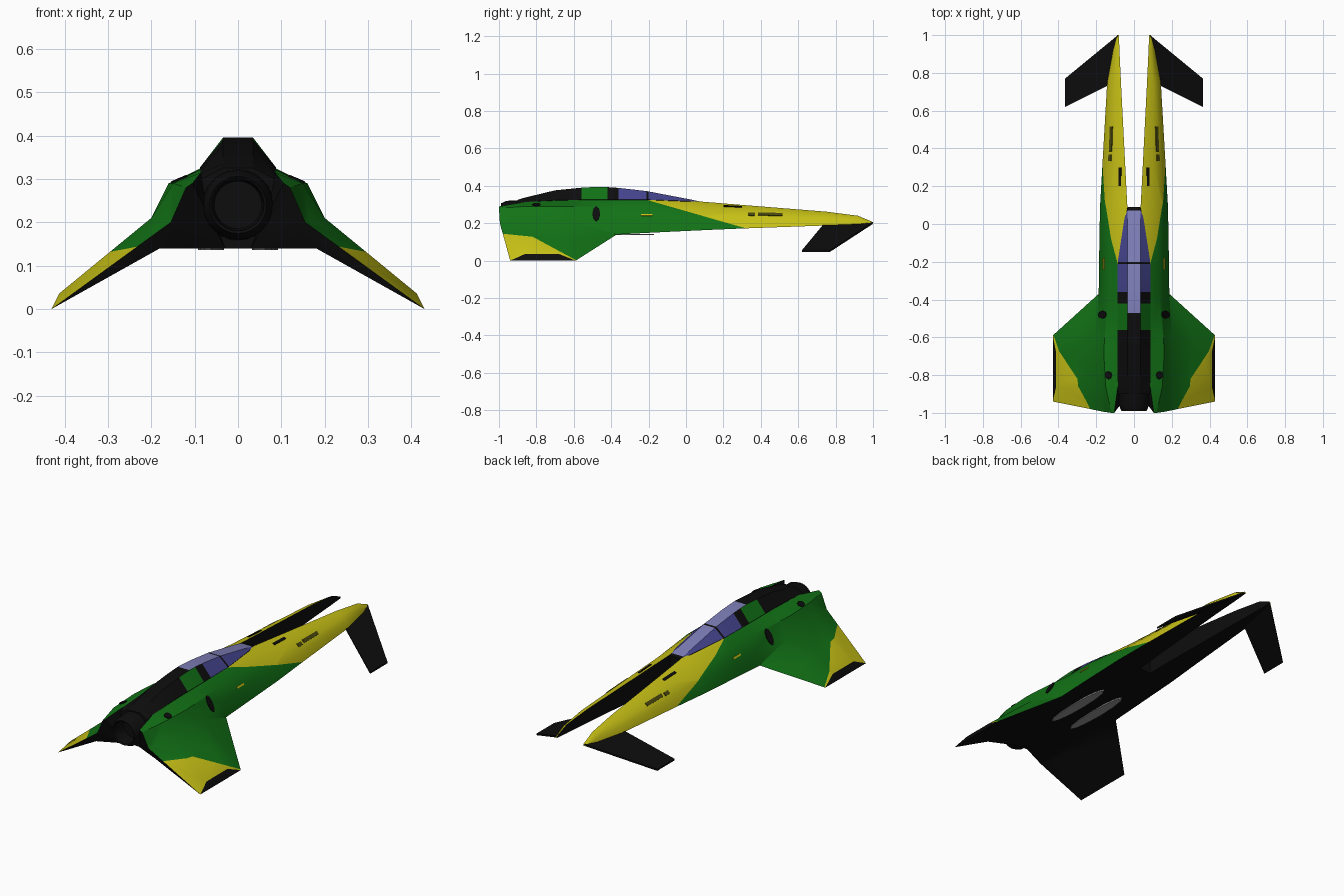
import bpy, bmesh, math
from mathutils import Vector
from mathutils.bvhtree import BVHTree

if "Cube" in bpy.data.objects:
    bpy.data.objects.remove(bpy.data.objects["Cube"])

COLOURS = {
    "green": (0.006, 0.17, 0.008), "yellow": (0.58, 0.54, 0.008),
    "black": (0.004, 0.004, 0.004), "glass_light": (0.21, 0.21, 0.48),
    "glass_dark": (0.06, 0.06, 0.28), "olive": (0.07, 0.065, 0.005),
    "grey": (0.3, 0.3, 0.3),
}
MATS = {}
for n, c in COLOURS.items():
    MATS[n] = bpy.data.materials.new(n)
    MATS[n].diffuse_color = (*c, 1)
IDX = {n: i for i, n in enumerate(COLOURS)}


def finish(name, bm, rule, mirror=False, angle=30):
    """Colour faces by a rule, turn the bmesh into an object."""
    bmesh.ops.recalc_face_normals(bm, faces=bm.faces)
    bm.normal_update()
    for f in bm.faces:
        f.material_index = IDX[rule(f)]
        f.smooth = True
    me = bpy.data.meshes.new(name)
    bm.to_mesh(me)
    bm.free()
    for m in MATS.values():
        me.materials.append(m)
    me.set_sharp_from_angle(angle=math.radians(angle))
    ob = bpy.data.objects.new(name, me)
    bpy.context.collection.objects.link(ob)
    if mirror:
        ob.modifiers.new("mirror", 'MIRROR')
    return ob


def loft(sections):
    """Skin closed rings of points and cap both ends."""
    bm = bmesh.new()
    rings = [[bm.verts.new(p) for p in s] for s in sections]
    n = len(rings[0])
    for a, b in zip(rings, rings[1:]):
        for i in range(n):
            j = (i + 1) % n
            bm.faces.new((a[i], a[j], b[j], b[i]))
    bm.faces.new(rings[0])
    bm.faces.new(rings[-1])
    return bm


# --- Hull half: long nose prong, side pod and swept wing in one skin ---
# y, inner x, outer x, top z, bottom z, keel inner x
prong = [(1.0, .08, .09, .206, .196, .08), (.92, .077, .112, .24, .192, .077),
         (.75, .069, .142, .262, .188, .069), (.3, .046, .168, .298, .172, .046),
         (.09, .035, .18, .315, .163, .035), (-.2, .085, .185, .325, .149, .03),
         (-.37, .087, .187, .325, .14, .03)]
sections = []
for y, xi, xo, zt, zb, xk in prong:
    w, h = xo - xi, zt - zb
    sections.append([(xi, y, zt), (xi + .48 * w, y, zt - .2 * h), (xi + .83 * w, y, zt - .55 * h)]
                    + [(xo, y, zb)] * 3 + [(xk, y, zb)])
for y, zt, x1, tip in ((-.59, .325, .155, (.43, 0)), (-.68, .322, .16, (.412, .036)),
                       (-.86, .314, .15, (.412, .036))):
    sections.append([(.086, y, zt), (x1, y, .29), (.2, y, .21), (tip[0], y, tip[1]),
                     (.43, y, 0), (.183, y, .14), (.03, y, .14)])
sections.append([(.105, -1, .29), (.12, -1, .28), (.155, -.995, .2), (.43, -.94, 0),
                 (.43, -.94, 0), (.18, -.97, .14), (.03, -.9, .14)])
hull = loft(sections)
bmesh.ops.remove_doubles(hull, verts=hull.verts, dist=1e-4)
bmesh.ops.triangulate(hull, faces=hull.faces)
bmesh.ops.recalc_face_normals(hull, faces=hull.faces)
tree = BVHTree.FromBMesh(hull)

# Paint borders, as straight lines in the side view (y, z)
NOSE, WING_A, WING_B = [((.33, .17), (-.2, .322)), ((-1, .146), (-.82, .128)), ((-.82, .128), (-.59, .004))]


def above(line, y, z):
    (y0, z0), (y1, z1) = line
    return z - (z0 + (z1 - z0) * (y - y0) / (y1 - y0))


for line in (NOSE, WING_A, WING_B):
    (y0, z0), (y1, z1) = line
    part = [f for f in hull.faces if (f.calc_center_median().y > -.38) == (line is NOSE)]
    geom = part + list({e for f in part for e in f.edges}) + list({v for f in part for v in f.verts})
    bmesh.ops.bisect_plane(hull, geom=geom, dist=1e-5, plane_co=(0, y0, z0),
                           plane_no=Vector((0, z0 - z1, y1 - y0)).normalized())


def hull_colour(f):
    c, n = f.calc_center_median(), f.normal
    if n.z < -.2 or n.x < -.5 or n.y < -.8 or (c.x > .4 and n.x > .75):
        return "black"
    if c.y > -.38:
        return "yellow" if above(NOSE, c.y, c.z) > 0 else "green"
    return "yellow" if max(above(WING_A, c.y, c.z), above(WING_B, c.y, c.z)) < 0 else "green"


finish("hull", hull, hull_colour, mirror=True)

# --- Central spine with canopy: y, top half width, top z, edge half width, edge z, bottom z ---
spine = [(.09, .034, .312, .036, .306, .163), (.072, .034, .317, .04, .312, .162),
         (.02, .035, .328, .052, .318, .16), (-.2, .035, .37, .086, .326, .149),
         (-.212, .035, .372, .086, .326, .149), (-.36, .035, .389, .088, .326, .14),
         (-.42, .035, .393, .088, .326, .14), (-.47, .035, .395, .088, .326, .14),
         (-.56, .035, .39, .088, .326, .14), (-.7, .035, .376, .087, .323, .14),
         (-.87, .035, .335, .086, .313, .14), (-.9, .035, .325, .084, .3, .14)]
bm = loft([[(-tw, y, tz), (tw, y, tz), (ew, y, ez), (.06 if y < -.1 else .033, y, bz),
            (-.06 if y < -.1 else -.033, y, bz), (-ew, y, ez)] for y, tw, tz, ew, ez, bz in spine])


def spine_colour(f):
    c, n = f.calc_center_median(), f.normal
    if n.z < .2 or abs(n.y) > .9 or -.212 < c.y < -.2:
        return "black"
    if abs(c.x) < .01:
        return "glass_light" if -.47 < c.y < .072 else "black"
    if -.36 < c.y < .072:
        return "glass_dark"
    return "green" if -.56 < c.y < -.42 else "black"


finish("spine_and_canopy", bm, spine_colour, angle=20)

# --- Engine nozzle, turned about the y axis ---
prof = [(.084, -.82), (.08, -.96), (.066, -.99), (.06, -.985), (.055, -.91)]
bm = loft([[(r * math.cos(a * math.tau / 24), y, .24 + r * math.sin(a * math.tau / 24))
            for a in range(24)] for r, y in prof])
finish("engine_nozzle", bm, lambda f: "black")

# --- Drooping front fins ---
fin = [(.085, 1.0, .2), (.365, .77, .05), (.365, .62, .05), (.125, .74, .195)]
bm = loft([[(x, y, z + d) for x, y, z in fin] for d in (-.003, .006)])
finish("front_fin", bm, lambda f: "black", mirror=True)


# --- Thin detail plates laid on the hull ---
def plate(name, colour, origin, direction, length, width, sides=8):
    p, n, _, _ = tree.ray_cast(Vector(origin), Vector(direction))
    if p is None:
        return
    if n.dot(Vector(direction)) > 0:
        n = -n
    t = (Vector((0, 1, 0)) - n * n.y).normalized()
    b = n.cross(t)
    if sides == 4:
        shape = [(-1, -1), (1, -1), (1, 1), (-1, 1)]
    else:
        shape = [(math.cos(i * math.tau / sides), math.sin(i * math.tau / sides)) for i in range(sides)]
    bm = loft([[p + n * d + t * u * length / 2 + b * v * width / 2 for u, v in shape] for d in (-.003, .004)])
    finish(name, bm, lambda f: colour, mirror=True)


SIDE, DOWN, UP = (-1, 0, 0), (0, 0, -1), (0, 0, 1)
plate("side_vent", "black", (1, -.48, .25), SIDE, .042, .09)
plate("rear_vent", "black", (.135, -.8, 1), DOWN, .045, .04)
plate("prong_slot_long", "olive", (1, .45, .247), SIDE, .13, .02, 4)
plate("prong_slot_short", "olive", (1, .35, .247), SIDE, .035, .02, 4)
plate("prong_top_slit", "black", (.074, .25, 1), DOWN, .1, .014, 4)
plate("side_stripe", "yellow", (1, -.21, .243), SIDE, .06, .01, 4)
plate("belly_skid", "grey", (.062, -.38, -1), UP, .42, .06, 12)

for m in bpy.data.materials:
    if m.users and not m.is_grease_pencil:
        m.use_nodes = True
        m.node_tree.nodes["Principled BSDF"].inputs["Base Color"].default_value = m.diffuse_color
